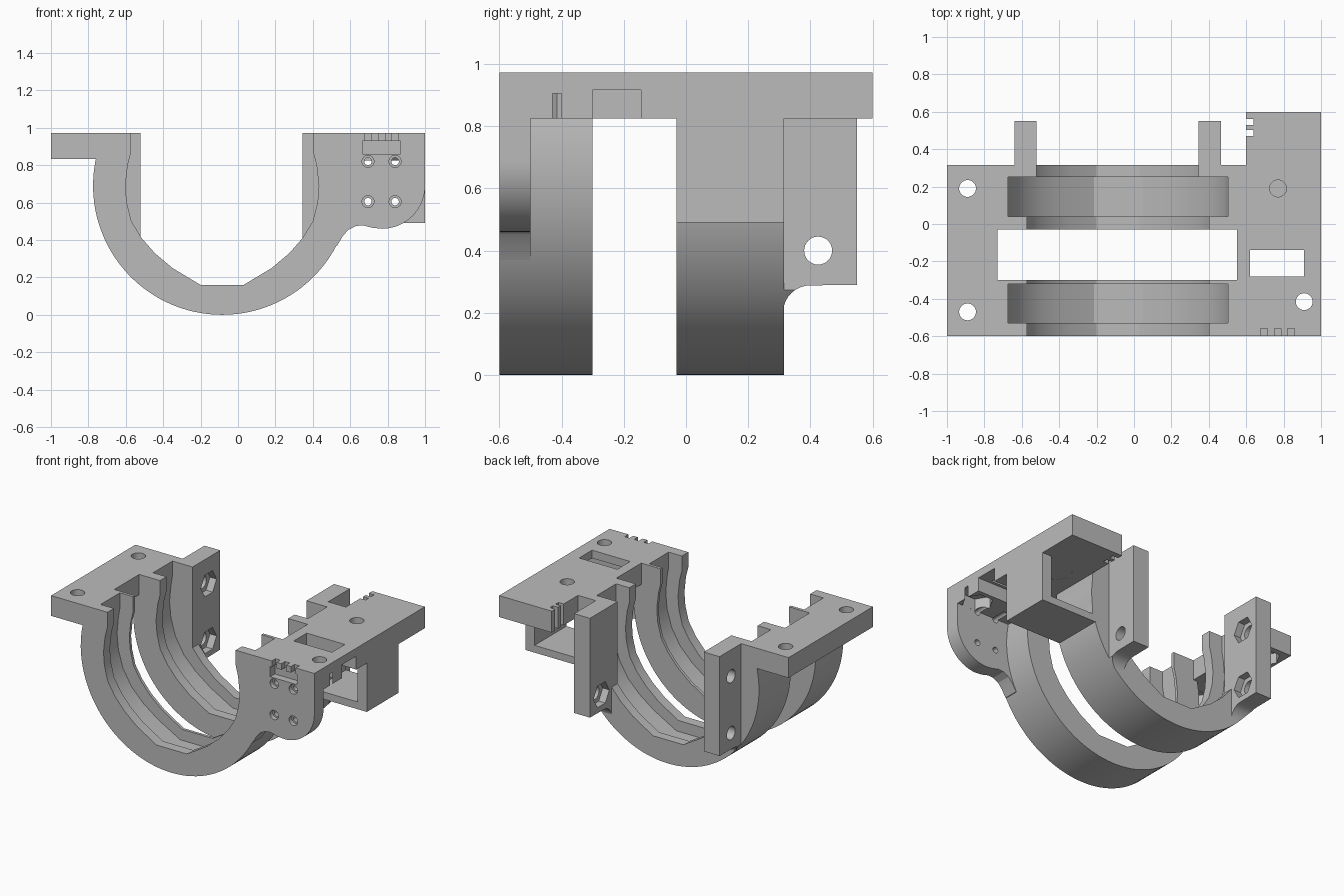
import bpy, bmesh
from math import sin, cos, pi, radians
from mathutils import Vector

cube = bpy.data.objects.get("Cube")
if cube:
    bpy.data.objects.remove(cube, do_unlink=True)

grey = bpy.data.materials.new("plain grey")
grey.use_nodes = True
grey.diffuse_color = (0.5, 0.5, 0.5, 1)
grey.node_tree.nodes["Principled BSDF"].inputs["Base Color"].default_value = (0.5, 0.5, 0.5, 1)

CX, CZ, R, TOP = -0.085, 0.69, 0.69, 0.972
AXES = {"x": lambda a, b, d: (d, a, b),
        "y": lambda a, b, d: (a, d, b),
        "z": lambda a, b, d: (a, b, d)}


def prism(name, axis, outline, lo, hi):
    """Extrude a 2D outline along an axis."""
    bm = bmesh.new()
    place = AXES[axis]
    base = bm.faces.new([bm.verts.new(place(a, b, lo)) for a, b in outline])
    made = bmesh.ops.extrude_face_region(bm, geom=[base])["geom"]
    shift = Vector(place(0, 0, hi - lo))
    bmesh.ops.translate(bm, vec=shift, verts=[v for v in made if isinstance(v, bmesh.types.BMVert)])
    bmesh.ops.recalc_face_normals(bm, faces=bm.faces)
    mesh = bpy.data.meshes.new(name)
    bm.to_mesh(mesh)
    bm.free()
    mesh.materials.append(grey)
    obj = bpy.data.objects.new(name, mesh)
    bpy.context.collection.objects.link(obj)
    return obj


def box(name, x, y, z):
    return prism(name, "z", [(x[0], y[0]), (x[1], y[0]), (x[1], y[1]), (x[0], y[1])], *z)


def arc(a, b, r, start, end, n):
    steps = [radians(start + (end - start) * i / n) for i in range(n + 1)]
    return [(a + r * cos(t), b + r * sin(t)) for t in steps]


def rod(axis, a, b, r, lo, hi, sides=32):
    return prism("cutter", axis, arc(a, b, r, 0, 360, sides)[:-1], lo, hi)


def combine(targets, tools, operation="DIFFERENCE"):
    """Apply each tool to each target, then discard the tools."""
    for tool in tools:
        tool.hide_render = True
        for obj in targets:
            mod = obj.modifiers.new("cut", "BOOLEAN")
            mod.operation, mod.object, mod.solver = operation, tool, "EXACT"
            bpy.context.view_layer.objects.active = obj
            bpy.ops.object.modifier_apply(modifier=mod.name)
    for tool in tools:
        bpy.data.objects.remove(tool, do_unlink=True)


def mirrored(half):
    return [(CX - d, z) for d, z in half] + [(CX + d, z) for d, z in reversed(half)]


lip = mirrored([(.487, 1.1), (.487, .87), (.505, .8), (.517, .69), (.51, .6), (.485, .5),
                (.43, .41), (.36, .33), (.265, .25), (.115, .16)])
groove = mirrored([(.588, 1.1), (.588, .87), (.6, .8), (.61, .69), (.6, .58), (.565, .46),
                   (.5, .35), (.41, .26), (.3, .18), (.13, .085)])

# Two half rings
cradle = arc(CX, CZ, R, 156, 384, 72)
front_ring = prism("front_ring", "y", cradle, -.6, -.3)
back_ring = prism("back_ring", "y", cradle, -.03, .315)

# Flanges, notched between the rings
left_plate = prism("left_plate", "z", [(-1, -.6), (-.55, -.6), (-.55, -.3), (-.73, -.3), (-.73, -.03),
                                       (-.55, -.03), (-.55, .315), (-1, .315)], .833, TOP)
right_plate = prism("right_plate", "z", [(.36, -.6), (1, -.6), (1, .6), (.6, .6), (.6, .315), (.36, .315),
                                         (.36, -.03), (.55, -.03), (.55, -.3), (.36, -.3)], .825, TOP)

# Rounded mounting face at the front
mount_face = prism("mount_face", "y", [(.45, TOP), (1, TOP)] + arc(.77, .69, .23, 0, -90, 16)
                   + [(.72, .465), (.67, .478), (.63, .475), (.59, .455), (.56, .42), (.53, .37),
                      (.45, .36)], -.6, -.5)

# Open-ended housing under the right flange
housing = box("housing", (.45, 1), (-.03, .315), (.49, .83))
combine([housing], [box("cutter", (.6, .93), (-.1, .4), (.54, .826))])

# Inner lips and grooves
combine([front_ring, back_ring, left_plate, right_plate, mount_face, housing],
        [prism("cutter", "y", lip, -.7, .4),
         prism("cutter", "y", groove, -.53, -.32),
         prism("cutter", "y", groove, .04, .25)])

# Clamp tabs with bolt holes and nut pockets
side = [(.25, TOP), (.55, TOP), (.55, .29)] + arc(.4, .2, .088, 90, 180, 10) + [(.25, .2)]
for name, lo, hi, pocket, heights in (("right_tab", -.64, -.52, (-.57, -.5), (.4, .79)),
                                      ("left_tab", .345, .465, (.33, .395), (.4,))):
    tab = prism(name, "x", side, lo, hi)
    combine([tab], [rod("y", CX, CZ, R, 0, 1, 96)], "INTERSECT")
    for z in heights:
        combine([tab], [rod("x", .425, z, .045, lo - .1, hi + .1), rod("x", .425, z, .085, *pocket, 6)])

# Flange bolt holes with hexagonal nut pockets below
for plate, x, y in ((left_plate, -.89, .19), (left_plate, -.89, -.47),
                    (right_plate, .77, .19), (right_plate, .91, -.415)):
    combine([plate], [rod("z", x, y, .045, .8, 1.1), rod("z", x, y, .098, .8, .905, 6)])

# Window and side slot in the right flange
combine([right_plate], [box("cutter", (.62, .91), (-.28, -.14), (.8, 1.1)),
                        box("cutter", (.62, 1.1), (-.3, -.145), (.8, .917))])

# Cable comb notches, front slot and screw holes
combine([right_plate], [box("cutter", (.55, .64), (y, y + .032), (.8, 1.1)) for y in (.47, .53)])
slots = [box("cutter", (x - .018, x + .018), (-.7, -.56), (.9, 1.1)) for x in (.695, .768, .84)]
slots.append(box("cutter", (.665, .87), (-.7, -.55), (.86, .93)))
combine([mount_face, right_plate], slots)
for x in (.695, .84):
    for z in (.605, .82):
        combine([mount_face, right_plate], [rod("y", x, z, .032, -.7, -.57), rod("y", x, z, .02, -.7, -.4)])

# Smooth curves, sharp edges
for obj in bpy.context.collection.objects:
    if obj.type == "MESH" and obj.data.materials and obj.data.materials[0] == grey:
        bpy.ops.object.select_all(action="DESELECT")
        obj.select_set(True)
        bpy.context.view_layer.objects.active = obj
        bpy.ops.object.shade_smooth_by_angle(angle=radians(20))
